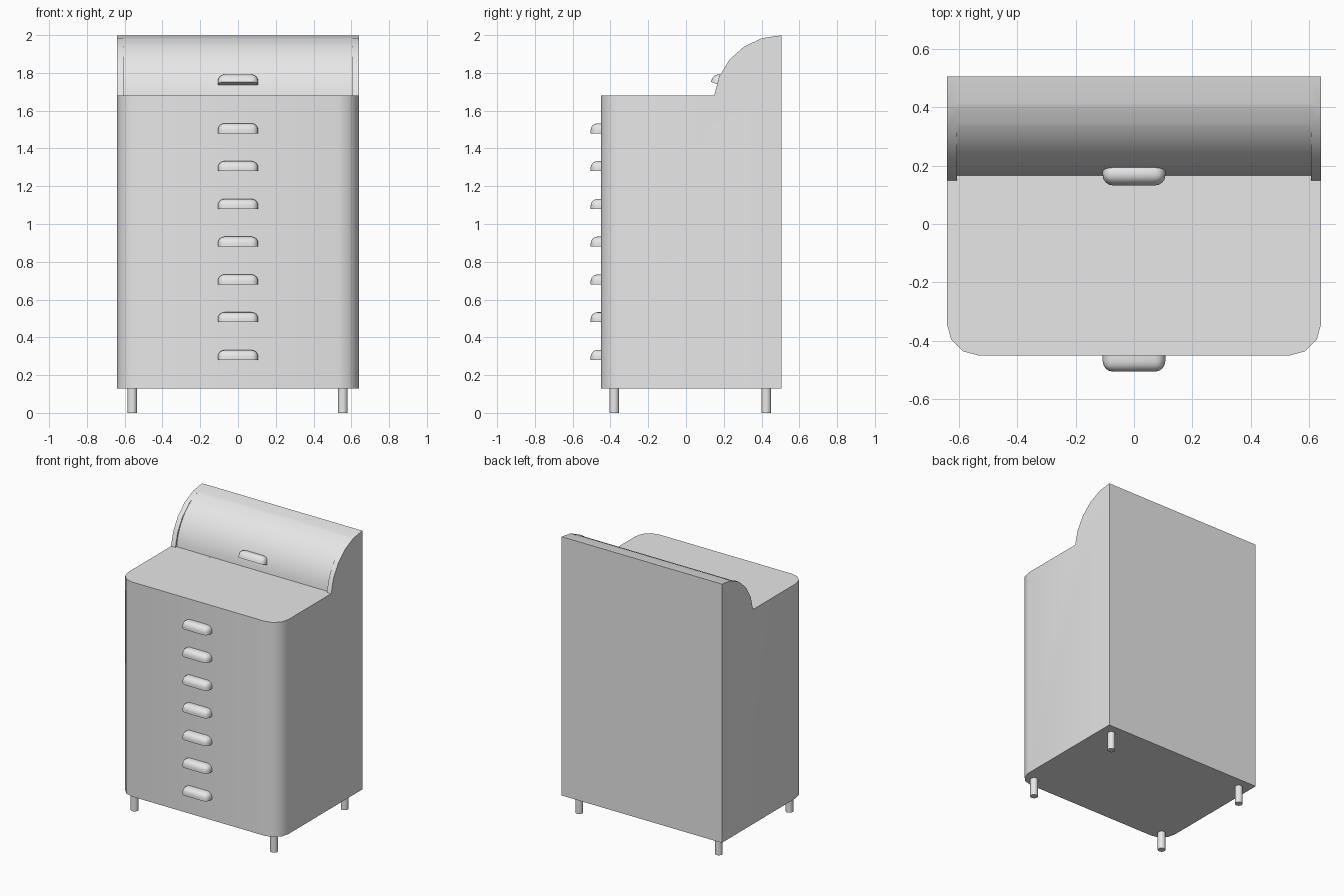
import bpy, bmesh, math
from mathutils import Vector

if "Cube" in bpy.data.objects:
    bpy.data.objects.remove(bpy.data.objects["Cube"])

grey = bpy.data.materials.new("plain_grey")
grey.use_nodes = True
grey.diffuse_color = (0.8, 0.8, 0.8, 1)
grey.node_tree.nodes["Principled BSDF"].inputs["Base Color"].default_value = (0.8, 0.8, 0.8, 1)

HALF_W, FRONT, BACK = 0.64, -0.45, 0.505
BOTTOM, DECK, TOP = 0.13, 1.68, 2.0


def add_object(name, bm):
    bmesh.ops.recalc_face_normals(bm, faces=bm.faces)
    mesh = bpy.data.meshes.new(name)
    bm.to_mesh(mesh)
    bm.free()
    mesh.materials.append(grey)
    obj = bpy.data.objects.new(name, mesh)
    bpy.context.collection.objects.link(obj)
    return obj


def smooth(obj, degrees):
    bpy.ops.object.select_all(action='DESELECT')
    obj.select_set(True)
    bpy.context.view_layer.objects.active = obj
    bpy.ops.object.shade_smooth_by_angle(angle=math.radians(degrees))


def prism(name, points, offset):
    """Extrude a closed outline along an offset vector."""
    bm = bmesh.new()
    face = bm.faces.new([bm.verts.new(p) for p in points])
    moved = bmesh.ops.extrude_face_region(bm, geom=[face])["geom"]
    verts = [v for v in moved if isinstance(v, bmesh.types.BMVert)]
    bmesh.ops.translate(bm, verts=verts, vec=Vector(offset))
    return add_object(name, bm)


def cut_hood(body, depth, half_width, steps):
    """Remove everything above the deck and in front of an elliptical arc."""
    centre, rise = 1.64, 0.36
    start = math.asin((DECK - centre) / rise)
    outline = [(-half_width, -1, DECK)]
    for i in range(steps + 1):
        a = start + (math.pi / 2 - start) * i / steps
        outline.append((-half_width, BACK - depth * math.cos(a),
                        centre + (rise - 0.001) * math.sin(a)))
    y, z = outline[-1][1:]
    outline += [(-half_width, y + 0.1, z), (-half_width, y + 0.1, 2.3), (-half_width, -1, 2.3)]
    cutter = prism("hood_cutter", outline, (2 * half_width, 0, 0))
    cutter.hide_render = True
    mod = body.modifiers.new("hood_cut", 'BOOLEAN')
    mod.operation, mod.solver, mod.object = 'DIFFERENCE', 'EXACT', cutter
    bpy.context.view_layer.objects.active = body
    bpy.ops.object.modifier_apply(modifier=mod.name)
    bpy.data.objects.remove(cutter)


# Cabinet body with rounded front corners, curved cheeks and recessed roll top
radius = 0.11
corner = [(HALF_W - radius + radius * math.cos(a), FRONT + radius - radius * math.sin(a))
          for a in (math.pi / 6 * i for i in range(4))]
plan = [(HALF_W, BACK)] + corner + [(-x, y) for x, y in reversed(corner)] + [(-HALF_W, BACK)]
body = prism("cabinet_body", [(x, y, BOTTOM) for x, y in plan], (0, 0, TOP - BOTTOM))
cut_hood(body, 0.358, 0.8, 5)
cut_hood(body, 0.342, 0.605, 20)
smooth(body, 35)


def add_handle(name, location, tilt=0):
    """Pull with rounded front and top edges, flat underneath and behind."""
    width, depth, height = 0.214, 0.055, 0.053
    bm = bmesh.new()
    bmesh.ops.create_cube(bm, size=1)
    bmesh.ops.scale(bm, verts=bm.verts, vec=(width, depth, height))
    bmesh.ops.translate(bm, verts=bm.verts, vec=(0, -depth / 2, height / 2))

    def on_flat_side(e):
        return (all(v.co.z < 0.001 for v in e.verts) or all(v.co.y > -0.001 for v in e.verts))
    edges = [e for e in bm.edges if not on_flat_side(e)]
    bmesh.ops.bevel(bm, geom=edges, offset=0.036, segments=4, profile=0.5, affect='EDGES')
    obj = add_object(name, bm)
    obj.location = location
    obj.rotation_euler.x = math.radians(tilt)
    smooth(obj, 40)


# Drawer pulls and the tilted pull on the roll top
for i in range(7):
    add_handle(f"drawer_handle_{i + 1}", (0, FRONT, 0.28 + 0.2 * i))
add_handle("roll_top_handle", (0, 0.183, 1.733), -21)

# Legs
for side, x in (("left", 0.555), ("right", -0.56)):
    for end, y in (("front", -0.38), ("back", 0.425)):
        bm = bmesh.new()
        bmesh.ops.create_cone(bm, cap_ends=True, segments=16, radius1=0.026,
                              radius2=0.026, depth=BOTTOM)
        leg = add_object(f"{end}_{side}_leg", bm)
        leg.location = (x, y, BOTTOM / 2)
        smooth(leg, 40)
